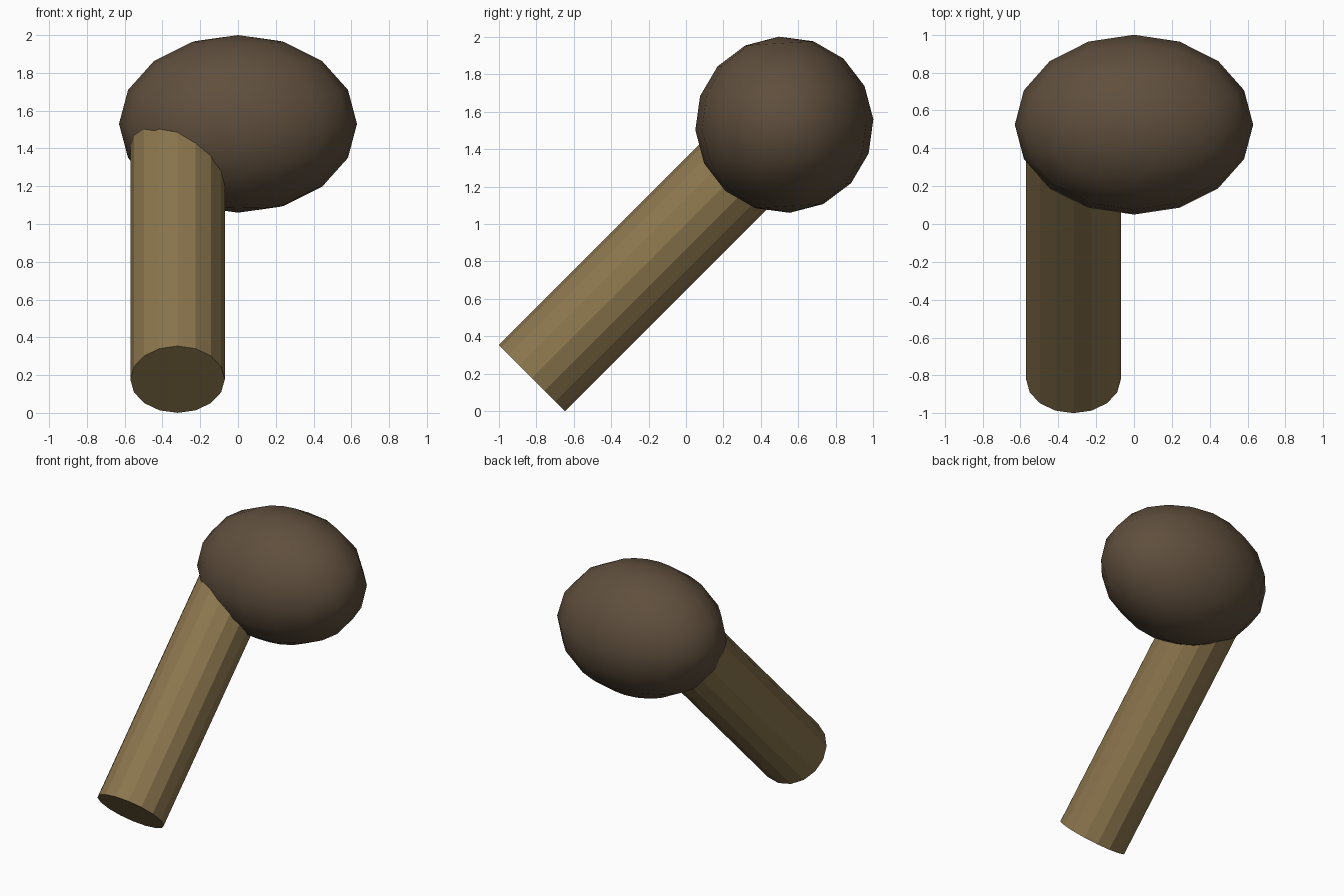
import bpy
from math import radians, sqrt
from mathutils import Vector

if "Cube" in bpy.data.objects:
    bpy.data.objects.remove(bpy.data.objects["Cube"])


def paint(obj, name, color):
    mat = bpy.data.materials.new(name)
    mat.diffuse_color = color
    mat.use_nodes = True
    mat.node_tree.nodes["Principled BSDF"].inputs["Base Color"].default_value = mat.diffuse_color
    obj.data.materials.append(mat)


# Handle: 16-sided flat-faced cylinder leaning back 45 degrees, ending inside the head
start = Vector((-0.32, -0.823, 0.177))
length = 1.9
axis = Vector((0, 1, 1)) / sqrt(2)
bpy.ops.mesh.primitive_cylinder_add(vertices=16, radius=0.25, depth=length,
                                    location=start + axis * length / 2,
                                    rotation=(radians(-45), 0, 0))
handle = bpy.context.object
handle.name = "handle"
paint(handle, "light_wood", (0.26, 0.18, 0.075, 1))

# Head: smooth wide ellipsoid, tipped back very slightly
bpy.ops.mesh.primitive_uv_sphere_add(segments=16, ring_count=8, radius=1,
                                     location=(0, 0.525, 1.53),
                                     rotation=(radians(3.5), 0, 0))
head = bpy.context.object
head.name = "head"
head.scale = (0.63, 0.476, 0.471)
bpy.ops.object.shade_smooth()
paint(head, "dark_wood", (0.115, 0.078, 0.047, 1))
